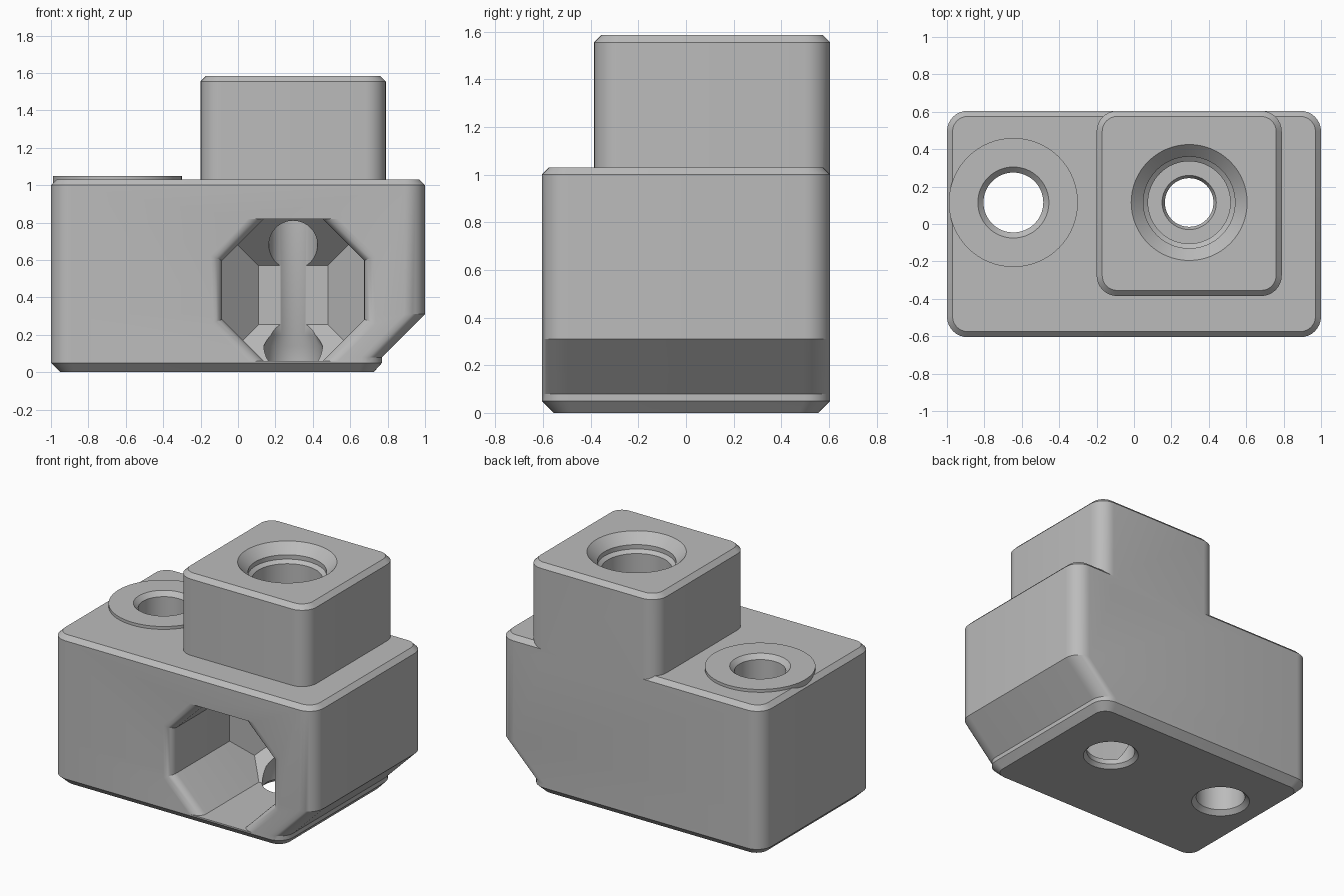
import bpy, bmesh, math

if "Cube" in bpy.data.objects:
    bpy.data.objects.remove(bpy.data.objects["Cube"], do_unlink=True)

grey = bpy.data.materials.new("plain grey")
grey.use_nodes = True
GREY = (0.5, 0.5, 0.5, 1)
grey.diffuse_color = GREY
grey.node_tree.nodes["Principled BSDF"].inputs["Base Color"].default_value = GREY


def loft(name, rings):
    """Solid skinned through rings of equal vertex count."""
    bm = bmesh.new()
    loops = [[bm.verts.new(p) for p in ring] for ring in rings]
    n = len(loops[0])
    for a, b in zip(loops, loops[1:]):
        for i in range(n):
            j = (i + 1) % n
            bm.faces.new((a[i], a[j], b[j], b[i]))
    bm.faces.new(loops[0])
    bm.faces.new(loops[-1])
    bmesh.ops.remove_doubles(bm, verts=bm.verts, dist=1e-4)
    bmesh.ops.recalc_face_normals(bm, faces=bm.faces)
    mesh = bpy.data.meshes.new(name)
    bm.to_mesh(mesh)
    bm.free()
    mesh.materials.append(grey)
    obj = bpy.data.objects.new(name, mesh)
    bpy.context.collection.objects.link(obj)
    return obj


def rounded_rect(x0, x1, y0, y1, z, r, steps=8):
    ring = []
    corners = [(x1 - r, y1 - r), (x0 + r, y1 - r), (x0 + r, y0 + r), (x1 - r, y0 + r)]
    for k, (cx, cy) in enumerate(corners):
        for s in range(steps + 1):
            a = (k + s / steps) * math.pi / 2
            ring.append((cx + r * math.cos(a), cy + r * math.sin(a), z))
    return ring


def turned(name, x, y, profile, n=64):
    """Round solid from (radius, z) pairs."""
    return loft(name, [[(x + r * math.cos(i * math.tau / n),
                         y + r * math.sin(i * math.tau / n), z) for i in range(n)]
                       for r, z in profile])


def octagon(y, hx, top, bottom, c):
    """Corner-cut rectangle in a plane facing front."""
    ring = []
    for sx, sz, h in ((1, 1, top), (-1, 1, top), (-1, -1, bottom), (1, -1, bottom)):
        pair = [(sx * hx, sz * min(h, c - hx)), (sx * min(hx, c - h), sz * h)]
        if sx != sz:
            pair.reverse()
        ring += [(POCKET_X + px, y, POCKET_Z + pz) for px, pz in pair]
    return ring


def combine(target, other, operation):
    bpy.context.view_layer.objects.active = target
    mod = target.modifiers.new(operation, "BOOLEAN")
    mod.operation = operation
    mod.solver = "EXACT"
    mod.object = other
    bpy.ops.object.modifier_apply(modifier=mod.name)
    bpy.data.objects.remove(other, do_unlink=True)


# Main block with chamfered rims and an undercut right end
FRONT, BACK, R = -0.605, 0.605, 0.11
block = loft("mount_block", [rounded_rect(*s) for s in (
    (-0.95, 0.725, FRONT + 0.05, BACK - 0.05, 0, R - 0.03),
    (-1, 0.77, FRONT, BACK, 0.05, R),
    (-1, 0.77, FRONT, BACK, 0.08, R),
    (-1, 1, FRONT, BACK, 0.31, R),
    (-1, 1, FRONT, BACK, 1.0, R),
    (-0.97, 0.97, FRONT + 0.03, BACK - 0.03, 1.03, R - 0.03))])

# Square tower, flush with the back
tower = loft("tower", [rounded_rect(*s) for s in (
    (-0.2, 0.79, -0.385, BACK, 0.9, R),
    (-0.2, 0.79, -0.385, BACK, 1.555, R),
    (-0.17, 0.76, -0.355, BACK - 0.03, 1.585, R - 0.03))])
combine(block, tower, "UNION")

# Raised ring around the bolt hole
HOLE_Y, BOLT_X, BORE_X = 0.115, -0.645, 0.295
combine(block, turned("boss_ring", BOLT_X, HOLE_Y, [(0.345, 0.98), (0.345, 1.05)]), "UNION")

# Bolt hole, countersunk at both ends
combine(block, turned("bolt_cutter", BOLT_X, HOLE_Y, [
    (0.2, -0.01), (0.16, 0.03), (0.16, 1.02), (0.2, 1.06)]), "DIFFERENCE")

# Stepped vertical bore through the tower
combine(block, turned("bore_cutter", BORE_X, HOLE_Y, [
    (0.19, -0.01), (0.157, 0.025), (0.157, 0.14), (0.13, 0.2), (0.13, 0.97),
    (0.145, 1.0), (0.22, 1.0), (0.22, 1.47), (0.245, 1.49), (0.245, 1.52),
    (0.32, 1.595)]), "DIFFERENCE")

# Faceted pocket in the front, with a rounded mouth and a tapering back
POCKET_X, POCKET_Z, H, C = 0.295, 0.44, 0.38, 0.537
FLARE, WALL = 0.06, 0.225
rings = [octagon(FRONT - 0.1, H + FLARE, H, H, C + FLARE * 1.41)]
for k in range(7):
    a = k / 6 * math.pi / 2
    e = FLARE * (1 - math.sin(a))
    rings.append(octagon(FRONT + FLARE * (1 - math.cos(a)), H + e, H, H, C + e * 1.41))
for y in (-0.025, 0.03, 0.114, 0.1415, WALL):
    d = WALL - y
    side = min(H, 0.185 + d)
    rings.append(octagon(y, side, min(H, 0.13 + d), side, C))
combine(block, loft("pocket_cutter", rings), "DIFFERENCE")

bpy.ops.object.select_all(action="DESELECT")
block.select_set(True)
bpy.context.view_layer.objects.active = block
bpy.ops.object.shade_smooth_by_angle(angle=math.radians(25))
